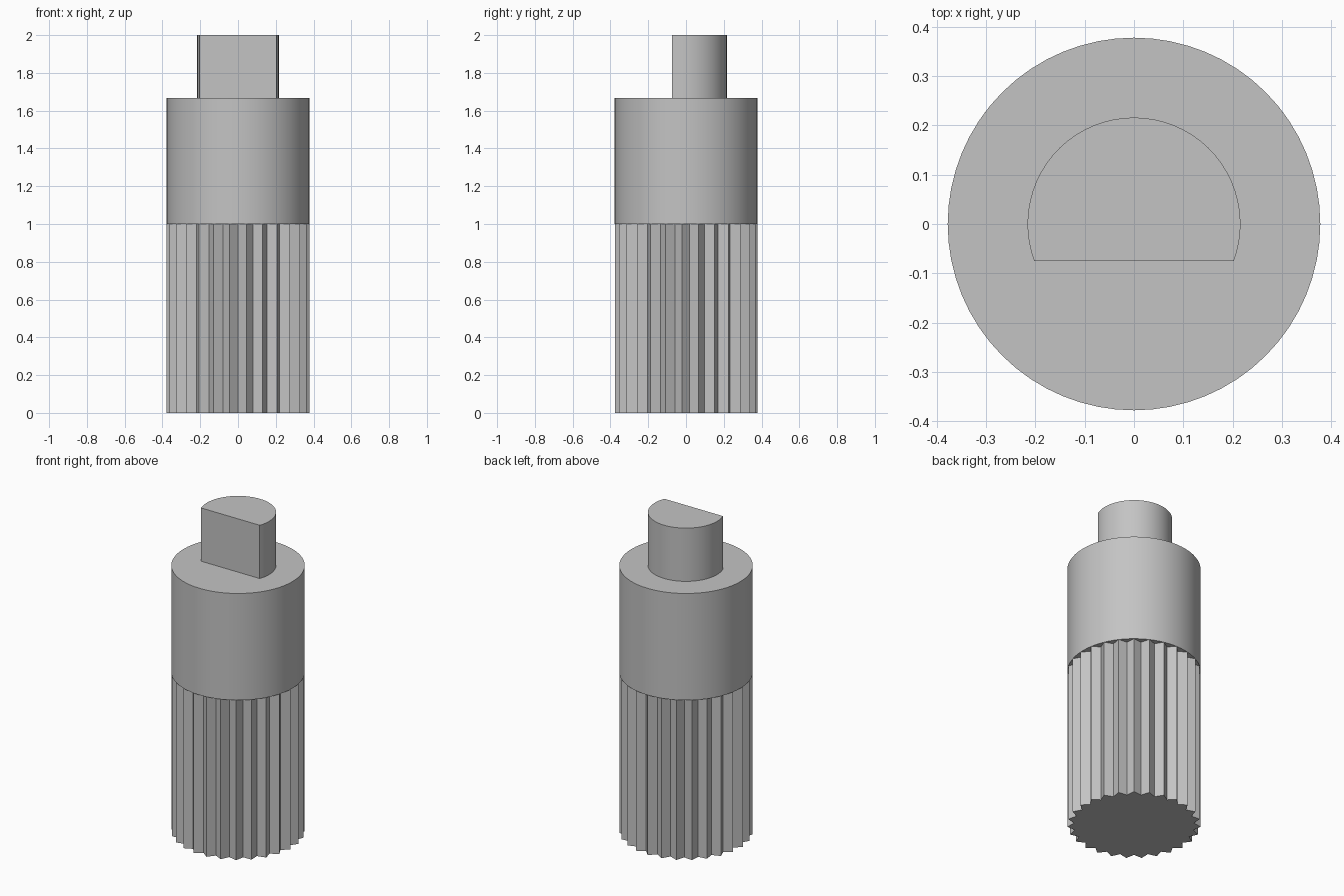
import bpy
import bmesh
from math import asin, cos, pi, radians, sin

cube = bpy.data.objects.get("Cube")
if cube:
    bpy.data.objects.remove(cube, do_unlink=True)

BODY_R = 0.378     # collar and tooth tips
ROOT_R = 0.34      # tooth valleys
TEETH = 27
SHAFT_R = 0.216
FLAT_Y = -0.075    # flat side of the shaft

# One plain grey for the whole part
grey = bpy.data.materials.new("plain grey")
grey.use_nodes = True
colour = (0.55, 0.55, 0.55, 1.0)
grey.diffuse_color = colour
grey.node_tree.nodes["Principled BSDF"].inputs["Base Color"].default_value = colour


def polar(radius, angle):
    return radius * cos(angle), radius * sin(angle)


def prism(name, outline, z0, z1, smooth):
    """Extrude a closed counter-clockwise outline from z0 to z1."""
    bm = bmesh.new()
    base = bm.faces.new([bm.verts.new((x, y, z0)) for x, y in outline])
    result = bmesh.ops.extrude_face_region(bm, geom=[base], use_keep_orig=True)
    top = [v for v in result["geom"] if isinstance(v, bmesh.types.BMVert)]
    bmesh.ops.translate(bm, verts=top, vec=(0, 0, z1 - z0))
    bmesh.ops.recalc_face_normals(bm, faces=bm.faces[:])
    mesh = bpy.data.meshes.new(name)
    bm.to_mesh(mesh)
    bm.free()
    mesh.materials.append(grey)
    obj = bpy.data.objects.new(name, mesh)
    bpy.context.collection.objects.link(obj)
    if smooth:
        bpy.ops.object.select_all(action="DESELECT")
        obj.select_set(True)
        bpy.context.view_layer.objects.active = obj
        bpy.ops.object.shade_smooth_by_angle(angle=radians(30))
    return obj


# Serrated grip: valley at the front, alternating with sharp tips
teeth = [polar(BODY_R if i % 2 else ROOT_R, -pi / 2 + i * pi / TEETH)
         for i in range(2 * TEETH)]
prism("serrated_grip", teeth, 0.0, 1.0, False)

# Smooth round collar
collar = [polar(BODY_R, i * 2 * pi / 64) for i in range(64)]
prism("collar", collar, 1.0, 1.667, True)

# D-shaped shaft: an arc closed by the flat on the front
start = asin(FLAT_Y / SHAFT_R)
sweep = pi - 2 * start
arc = [polar(SHAFT_R, start + sweep * i / 40) for i in range(41)]
prism("d_shaft", arc, 1.667, 2.0, True)
